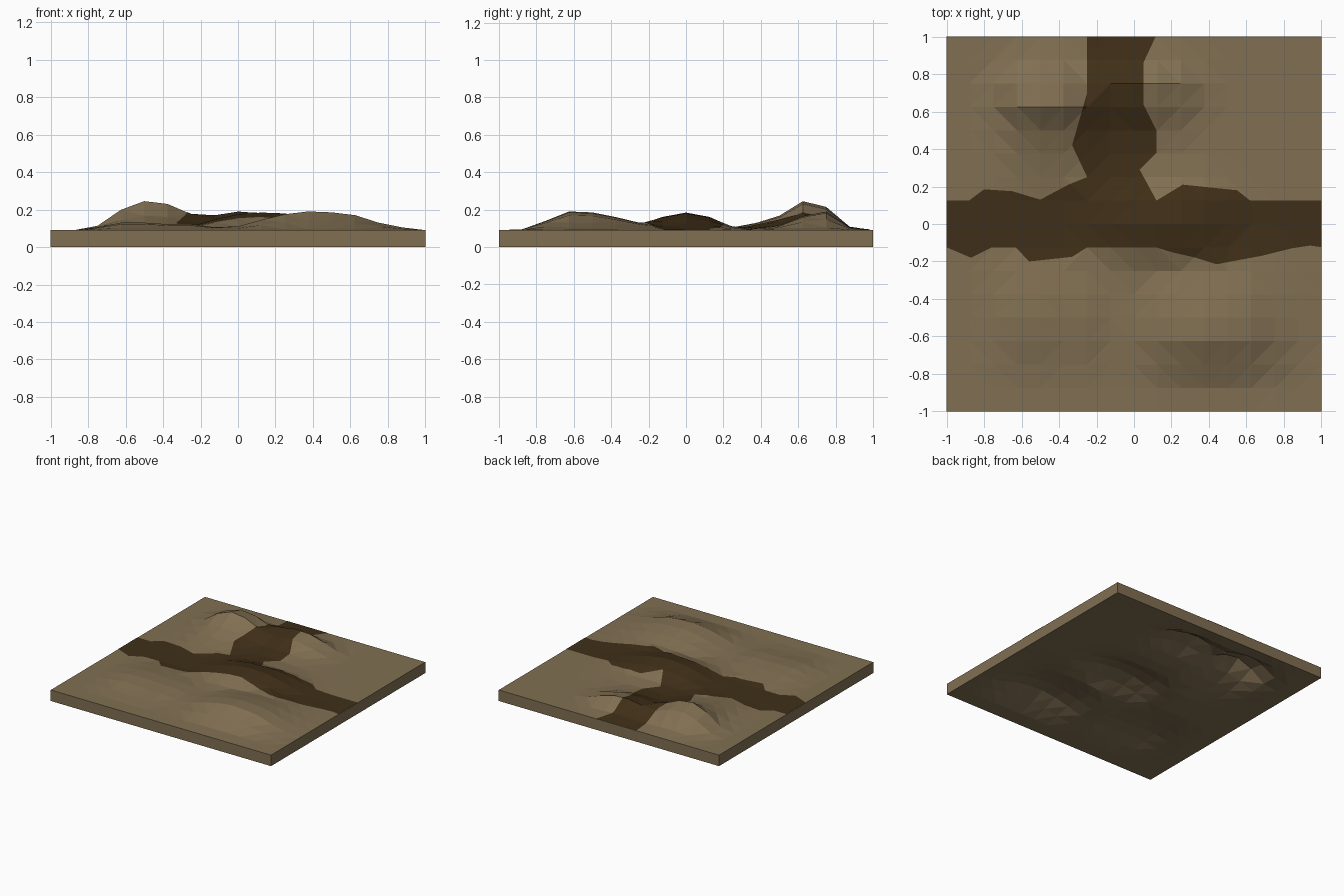
import bpy, bmesh

if "Cube" in bpy.data.objects:
    bpy.data.objects.remove(bpy.data.objects["Cube"])

N, T = 16, 0.09   # grid cells per side, tile thickness


def material(name, rgb):
    m = bpy.data.materials.new(name)
    m.diffuse_color = (*rgb, 1)
    m.use_nodes = True
    m.node_tree.nodes["Principled BSDF"].inputs["Base Color"].default_value = m.diffuse_color
    return m


def new_object(name, bm, mat=None):
    bmesh.ops.recalc_face_normals(bm, faces=bm.faces)
    me = bpy.data.meshes.new(name)
    bm.to_mesh(me)
    bm.free()
    ob = bpy.data.objects.new(name, me)
    bpy.context.collection.objects.link(ob)
    if mat:
        me.materials.append(mat)
    return ob


def extrude(bm, dz):
    r = bmesh.ops.extrude_face_region(bm, geom=bm.faces[:], use_keep_orig=True)
    vs = [g for g in r["geom"] if isinstance(g, bmesh.types.BMVert)]
    bmesh.ops.translate(bm, verts=vs, vec=(0, 0, dz))


# Hills: height, first column, column profile, first row, row profile
hills = [
    (0.155, 2, [.15, .7, 1, .9, .55, .2], 10, [.1, .25, .5, 1, .8, .12]),
    (0.097, 6, [.4, .8, 1, .95, .6, .15], 11, [.1, .25, .75, 1, .15]),
    (0.092, 6, [.2, .6, .9, 1, .95, .7, .35, .1], 5, [.08, .25, .75, 1, .75, .2, .05]),
    (0.100, 8, [.2, .55, .85, 1, .95, .8, .4, .15], 1, [.05, .5, 1, .95, .7, .4, .2]),
    (0.040, 2, [.4, 1, 1, .8, .8, .4], 2, [.3, .8, 1, .8, .4]),
]


def height(x, y):
    i, j = round((x + 1) * N / 2), round((y + 1) * N / 2)
    z = 0
    for h, i0, xs, j0, ys in hills:
        if 0 <= i - i0 < len(xs) and 0 <= j - j0 < len(ys):
            z = max(z, h * xs[i - i0] * ys[j - j0])
    return z


# Ground tile: hilly grid with a matching underside
bm = bmesh.new()
bmesh.ops.create_grid(bm, x_segments=N, y_segments=N, size=1)
for v in bm.verts:
    v.co.z = T + height(v.co.x, v.co.y)
bmesh.ops.triangulate(bm, faces=bm.faces[:])
extrude(bm, -T)
ground = new_object("ground", bm, material("dry_earth", (0.22, 0.16, 0.085)))

# Outline of the three-way track
outline = [
    (-1.01, -.12), (-.87, -.18), (-.76, -.125), (-.63, -.125), (-.56, -.2),
    (-.33, -.175), (-.25, -.125), (.12, -.125), (.2, -.15), (.33, -.18),
    (.44, -.215), (.68, -.17), (.84, -.13), (.94, -.115), (1.01, -.125),
    (1.01, .125), (.62, .125), (.55, .18), (.26, .21), (.12, .125), (.03, .29),
    (.12, .38), (.12, .5), (.05, .64), (.05, .86), (.12, 1.01), (-.25, 1.01),
    (-.25, .7), (-.33, .42), (-.25, .25), (-.35, .21), (-.5, .13), (-.65, .175),
    (-.8, .185), (-.88, .125), (-1.01, .125)]
bm = bmesh.new()
bm.faces.new([bm.verts.new((x, y, -.5)) for x, y in outline])
extrude(bm, 1)
cutter = new_object("track_cutter", bm)

# Track: the part of the ground surface inside the outline, lifted a hair
probe = ground.copy()
bpy.context.collection.objects.link(probe)
mod = probe.modifiers.new("cut", 'BOOLEAN')
mod.operation, mod.solver, mod.object = 'INTERSECT', 'EXACT', cutter
bpy.context.view_layer.update()
bm = bmesh.new()
bm.from_object(probe, bpy.context.evaluated_depsgraph_get())
bm.normal_update()
bmesh.ops.delete(bm, geom=[f for f in bm.faces if f.normal.z < .3], context='FACES')
for f in bm.faces:
    f.material_index = 0
bmesh.ops.translate(bm, verts=bm.verts, vec=(0, 0, .002))
me = bpy.data.meshes.new("track")
bm.to_mesh(me)
bm.free()
me.materials.clear()
me.materials.append(material("dark_mud", (0.05, 0.028, 0.009)))
bpy.context.collection.objects.link(bpy.data.objects.new("track", me))
for helper in (probe, cutter):
    bpy.data.objects.remove(helper)
